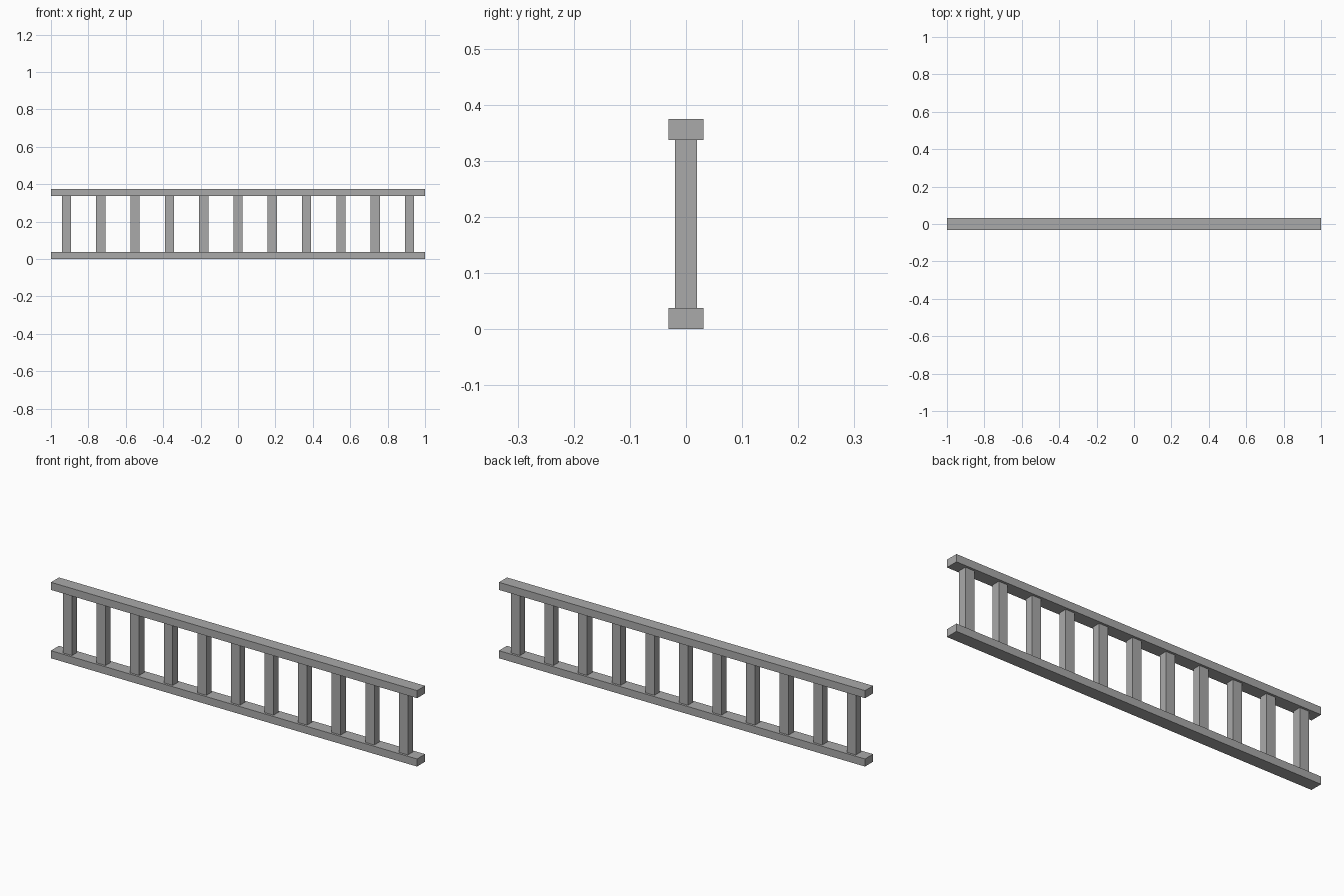
import bpy

if "Cube" in bpy.data.objects:
    bpy.data.objects.remove(bpy.data.objects["Cube"], do_unlink=True)

HEIGHT = 0.375
RAIL_SIZE = (2.0, 0.0625, 0.0375)
RUNG_WIDTH, RUNG_DEPTH = 0.049, 0.04
RUNG_COUNT, RUNG_SPACING = 11, 0.1835

grey = bpy.data.materials.new("plain grey")
grey.use_nodes = True
colour = (0.4, 0.4, 0.4, 1)
grey.diffuse_color = colour
grey.node_tree.nodes["Principled BSDF"].inputs["Base Color"].default_value = colour


def box(name, centre, size):
    bpy.ops.mesh.primitive_cube_add(size=1, location=centre)
    part = bpy.context.object
    part.name = name
    part.scale = size
    bpy.ops.object.transform_apply(location=False, rotation=False, scale=True)
    part.data.materials.append(grey)
    return part


# Long rails at the bottom and top
half_rail = RAIL_SIZE[2] / 2
box("bottom_rail", (0, 0, half_rail), RAIL_SIZE)
box("top_rail", (0, 0, HEIGHT - half_rail), RAIL_SIZE)

# Evenly spaced rungs between the rails
for i in range(RUNG_COUNT):
    x = (i - (RUNG_COUNT - 1) / 2) * RUNG_SPACING
    box(f"rung_{i + 1}", (x, 0, HEIGHT / 2),
        (RUNG_WIDTH, RUNG_DEPTH, HEIGHT - 2 * RAIL_SIZE[2]))
